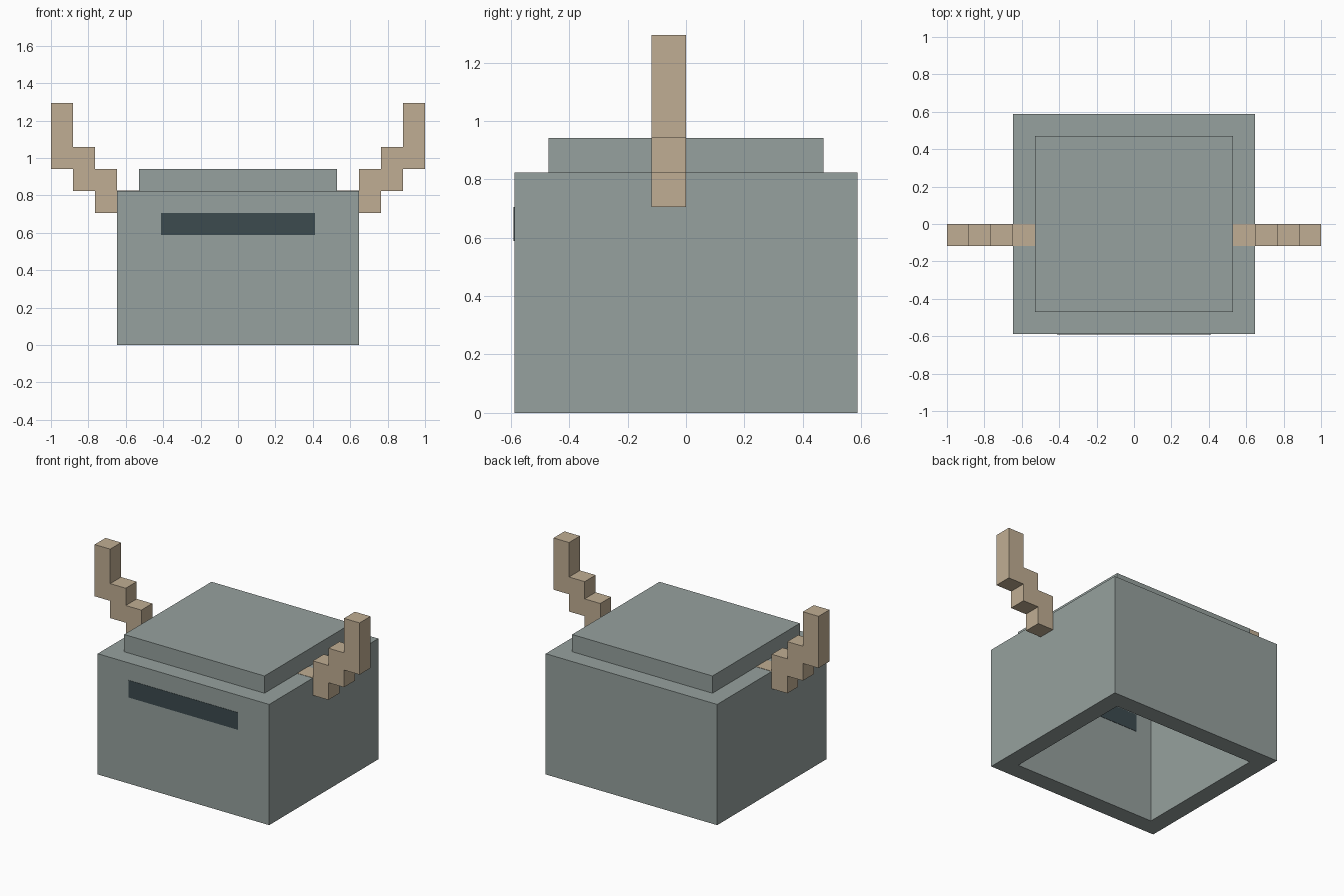
import bpy
import bmesh
from mathutils import Vector

if "Cube" in bpy.data.objects:
    bpy.data.objects.remove(bpy.data.objects["Cube"], do_unlink=True)

U = 2 / 17       # grid unit of the blocky model
EPS = 0.002      # lift that keeps flush faces visible


def material(name, rgb):
    mat = bpy.data.materials.new(name)
    mat.use_nodes = True
    color = (*rgb, 1)
    mat.diffuse_color = color
    mat.node_tree.nodes["Principled BSDF"].inputs["Base Color"].default_value = color
    return mat


grey = material("stone grey", (0.305, 0.356, 0.342))
tan = material("horn tan", (0.527, 0.423, 0.292))
dark = material("dark slate", (0.045, 0.069, 0.078))


def add_object(name, bm, mat):
    bmesh.ops.recalc_face_normals(bm, faces=bm.faces)
    mesh = bpy.data.meshes.new(name)
    bm.to_mesh(mesh)
    bm.free()
    mesh.materials.append(mat)
    obj = bpy.data.objects.new(name, mesh)
    bpy.context.collection.objects.link(obj)
    return obj


def box(name, low, high, mat, open_ends=False):
    """Box between two corners; open_ends removes its top and bottom."""
    low, high = Vector(low), Vector(high)
    bm = bmesh.new()
    bmesh.ops.create_cube(bm, size=1)
    bmesh.ops.scale(bm, vec=high - low, verts=bm.verts)
    bmesh.ops.translate(bm, vec=(low + high) / 2, verts=bm.verts)
    if open_ends:
        bm.normal_update()
        ends = [f for f in bm.faces if abs(f.normal.z) > 0.5]
        bmesh.ops.delete(bm, geom=ends, context='FACES_ONLY')
    return add_object(name, bm, mat)


# Hollow body, open underneath
body = box("body_shell", (-5.5 * U, -5 * U, 0), (5.5 * U, 5 * U, 7 * U), grey, True)
wall = body.modifiers.new("wall_thickness", 'SOLIDIFY')
wall.thickness = U
wall.offset = -1
wall.use_even_offset = True

# Raised lid closing the top
box("lid", (-4.5 * U, -4 * U, 7 * U), (4.5 * U, 4 * U, 8 * U), grey)

# Eye slot running through the front wall
box("eye_slot", (-3.5 * U, -5 * U - EPS, 5 * U), (3.5 * U, -4 * U + EPS, 6 * U), dark)

# Stepped horns, rooted in the side walls
root, lift = 4.5 - EPS / U, 7 + EPS / U
steps = [(root, 6), (6.5, 6), (6.5, 7), (7.5, 7), (7.5, 8), (8.5, 8), (8.5, 11),
         (7.5, 11), (7.5, 9), (6.5, 9), (6.5, 8), (5.5, 8), (5.5, lift), (root, lift)]
for name, side in (("left_horn", 1), ("right_horn", -1)):
    bm = bmesh.new()
    face = bm.faces.new([bm.verts.new((side * x * U, -U, z * U)) for x, z in steps])
    extruded = bmesh.ops.extrude_face_region(bm, geom=[face])["geom"]
    moved = [v for v in extruded if isinstance(v, bmesh.types.BMVert)]
    bmesh.ops.translate(bm, vec=(0, U, 0), verts=moved)
    add_object(name, bm, tan)
